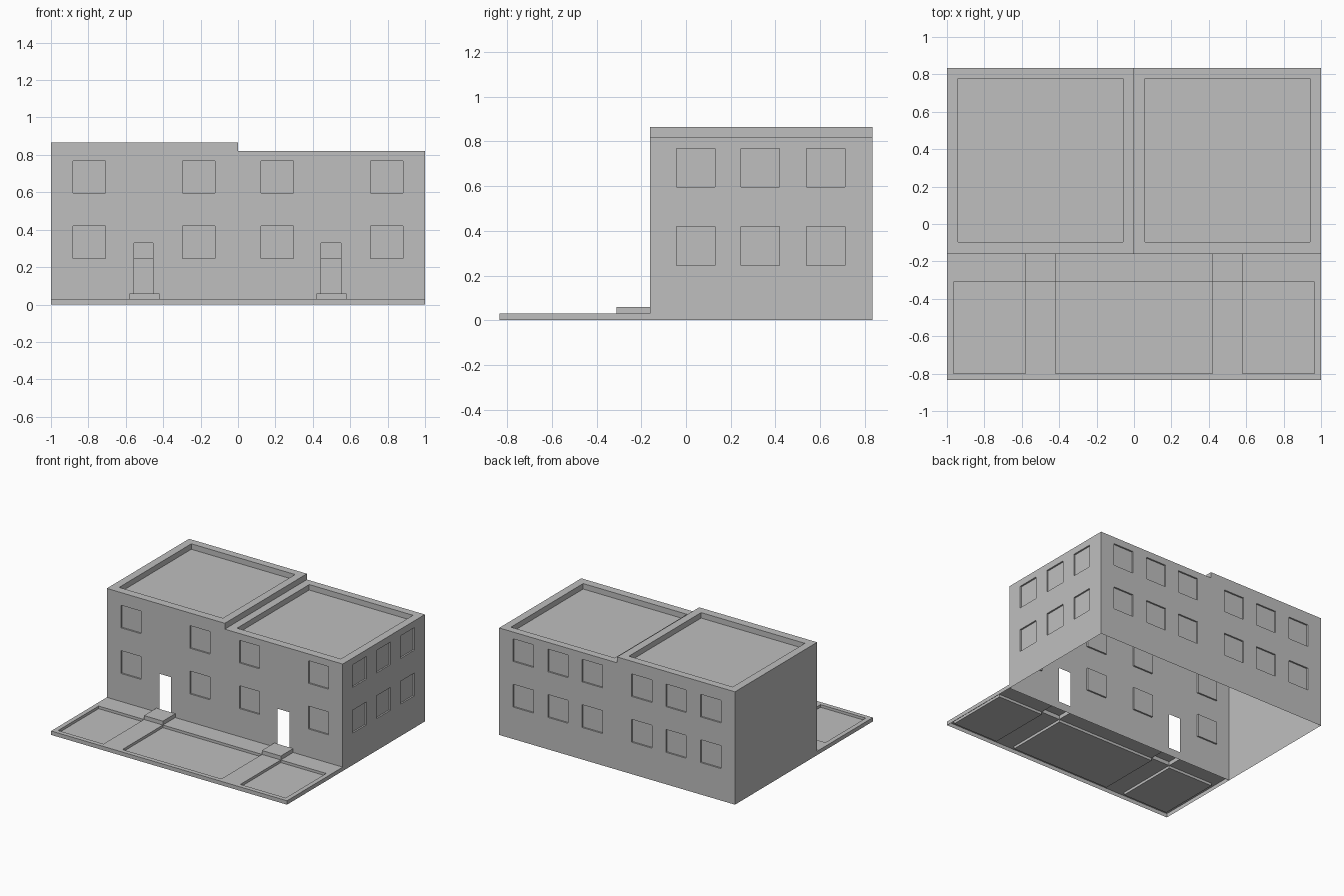
import bpy, bmesh
from mathutils import Vector

cube = bpy.data.objects.get("Cube")
if cube:
    bpy.data.objects.remove(cube, do_unlink=True)

GREY = (0.52, 0.52, 0.52, 1)
plaster = bpy.data.materials.new("plain_grey")
plaster.use_nodes = True
plaster.diffuse_color = GREY
plaster.node_tree.nodes["Principled BSDF"].inputs["Base Color"].default_value = GREY

X, Y, Z = Vector((1, 0, 0)), Vector((0, 1, 0)), Vector((0, 0, 1))
FRONT, BACK, YARD = -0.16, 0.835, -0.835
SLAB, STEP, LAWN, PANE = 0.03, 0.03, 0.02, 0.012
ROWS = ((0.245, 0.42), (0.595, 0.768))


def panel(name, origin, u, v, width, height, recesses=(), holes=()):
    """Flat sheet facing u x v, with sunk rectangles (u0, u1, v0, v1, depth) and open holes."""
    rects = list(recesses) + list(holes)
    us = sorted({0, width} | {round(x, 4) for r in rects for x in r[0:2]})
    vs = sorted({0, height} | {round(x, 4) for r in rects for x in r[2:4]})
    origin, normal = Vector(origin), u.cross(v)
    bm = bmesh.new()
    grid = [[bm.verts.new(origin + u * a + v * b) for b in vs] for a in us]
    sunk = {}

    def inside(r, a, b):
        return r[0] < a < r[1] and r[2] < b < r[3]

    for i in range(len(us) - 1):
        for j in range(len(vs) - 1):
            a, b = (us[i] + us[i + 1]) / 2, (vs[j] + vs[j + 1]) / 2
            if any(inside(r, a, b) for r in holes):
                continue
            face = bm.faces.new((grid[i][j], grid[i + 1][j], grid[i + 1][j + 1], grid[i][j + 1]))
            for k, r in enumerate(recesses):
                if inside(r, a, b):
                    sunk.setdefault(k, []).append(face)
    for k, faces in sunk.items():
        out = bmesh.ops.extrude_face_region(bm, geom=faces)["geom"]
        moved = [g for g in out if isinstance(g, bmesh.types.BMVert)]
        bmesh.ops.translate(bm, verts=moved, vec=-normal * recesses[k][4])
        left_over = [f for f in faces if f.is_valid]
        if left_over:
            bmesh.ops.delete(bm, geom=left_over, context='FACES')
    mesh = bpy.data.meshes.new(name)
    bm.to_mesh(mesh)
    bm.free()
    mesh.materials.append(plaster)
    obj = bpy.data.objects.new(name, mesh)
    bpy.context.scene.collection.objects.link(obj)
    return obj


def windows(centres, half=0.086):
    return [(c - half, c + half, low, high, PANE) for c in centres for low, high in ROWS]


# Two adjoining houses, the left one on the page slightly taller
depth = BACK - FRONT
for side, x0, top in (("tall", -1, 0.865), ("low", 0, 0.82)):
    outer = [c if x0 == 0 else 1 - c for c in (0.21, 0.795)]
    door = (0.445, 0.545, 0.06, 0.33) if x0 < 0 else (0.445, 0.55, 0.06, 0.33)
    panel(side + "_house_front_wall", (x0, FRONT, 0), X, Z, 1, top, windows(outer), [door])
    back = [c if x0 < 0 else 1 - c for c in (0.21, 0.5, 0.795)]
    panel(side + "_house_back_wall", (x0 + 1, BACK, 0), -X, Z, 1, top, windows(back))
    roof = (0.06, 0.94, 0.063, depth - 0.058, 0.042)
    panel(side + "_house_roof", (x0, FRONT, top), X, Y, 1, depth, [roof])

# End walls and the upstand where the roofs meet
side_centres = [c - FRONT for c in (0.043, 0.333, 0.625)]
panel("windowed_end_wall", (1, FRONT, 0), Y, Z, depth, 0.82, windows(side_centres))
panel("blank_end_wall", (-1, BACK, 0), -Y, Z, depth, 0.865)
panel("roof_upstand", (0, FRONT, 0.82), Y, Z, depth, 0.045)

# Front yard with sunken lawns and raised doorsteps
yard = FRONT - YARD
lawns = [(a + 1, b + 1, 0.035, 0.525, LAWN)
         for a, b in ((-0.965, -0.58), (-0.42, 0.42), (0.58, 0.965))]
steps = [(c + 0.92, c + 1.08, 0.525, yard, -STEP) for c in (-0.5, 0.5)]
panel("front_yard", (-1, YARD, SLAB), X, Y, 2, yard, lawns + steps)
panel("yard_front_edge", (-1, YARD, 0), X, Z, 2, SLAB)
panel("yard_left_edge", (1, YARD, 0), Y, Z, yard, SLAB)
panel("yard_right_edge", (-1, FRONT, 0), -Y, Z, yard, SLAB)
